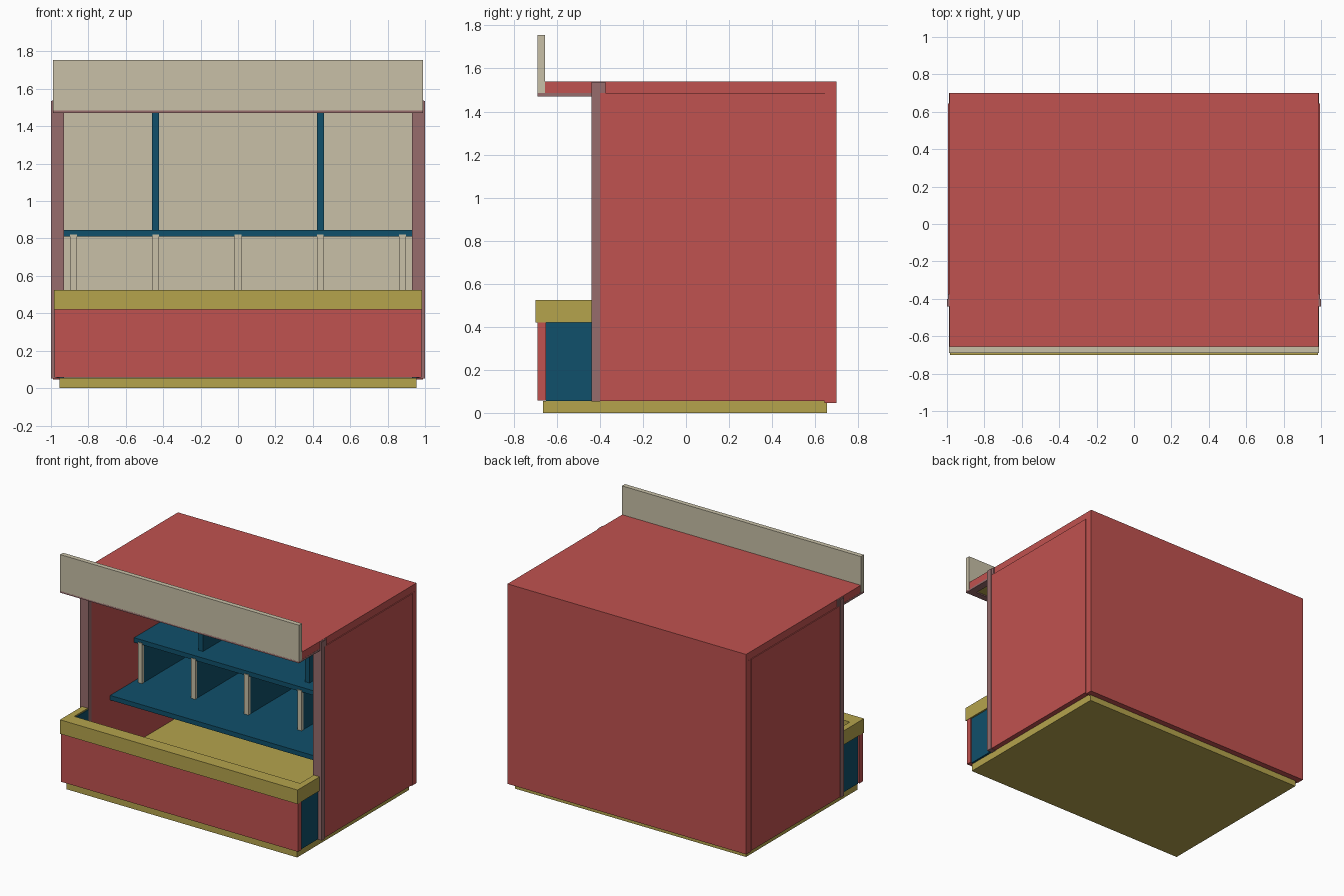
import bpy, bmesh

if "Cube" in bpy.data.objects:
    bpy.data.objects.remove(bpy.data.objects["Cube"])

def mat(name, r, g, b):
    m = bpy.data.materials.new(name)
    m.diffuse_color = (r, g, b, 1)
    m.use_nodes = True
    m.node_tree.nodes["Principled BSDF"].inputs["Base Color"].default_value = m.diffuse_color
    return m

RED = mat("red", .53, .085, .08)
YELLOW = mat("yellow", .46, .37, .073)
BEIGE = mat("beige", .58, .53, .39)
BLUE = mat("blue", .005, .08, .145)
TRIM = mat("dusty_red", .31, .15, .15)

def finish(bm, name, m):
    bmesh.ops.recalc_face_normals(bm, faces=bm.faces)
    me = bpy.data.meshes.new(name)
    bm.to_mesh(me)
    bm.free()
    me.materials.append(m)
    ob = bpy.data.objects.new(name, me)
    bpy.context.collection.objects.link(ob)
    return ob

def box(name, m, x, y, z):
    bm = bmesh.new()
    bmesh.ops.create_cube(bm, size=1)
    for v in bm.verts:
        for i, (a, b) in enumerate((x, y, z)):
            v.co[i] = a if v.co[i] < 0 else b
    return finish(bm, name, m)

def pair(name, m, x, y, z):
    # the same box on both sides of x = 0
    box(name + "_right", m, x, y, z)
    box(name + "_left", m, (-x[1], -x[0]), y, z)

def plate(name, m, outline, z0, z1):
    # flat outline raised to a thickness
    bm = bmesh.new()
    f = bm.faces.new([bm.verts.new((x, y, z0)) for x, y in outline])
    ext = bmesh.ops.extrude_face_region(bm, geom=[f], use_keep_orig=True)
    for e in ext["geom"]:
        if isinstance(e, bmesh.types.BMVert):
            e.co.z = z1
    return finish(bm, name, m)

# Floor and walls
box("floor", YELLOW, (-.955, .955), (-.665, .655), (0, .055))
pair("side_wall", RED, (.932, .994), (-.40, .645), (.055, 1.485))
box("back_wall", RED, (-.988, .988), (.643, .70), (.045, 1.485))
box("back_lining", BEIGE, (-.932, .932), (.63, .643), (.055, 1.48))

# Front posts and their top blocks
pair("front_post", TRIM, (.93, 1.0), (-.44, -.40), (.052, 1.535))
pair("post_cap", TRIM, (.93, .995), (-.44, -.375), (1.485, 1.538))

# Roof, ceiling, overhang trim and sign board
box("roof", RED, (-.987, .987), (-.655, .70), (1.485, 1.54))
box("ceiling", YELLOW, (-.932, .932), (-.64, .63), (1.479, 1.485))
plate("overhang_trim", TRIM,
      [(-.988, -.44), (-.988, -.69), (.988, -.69), (.988, -.44),
       (.932, -.44), (.932, -.64), (-.932, -.64), (-.932, -.44)], 1.47, 1.485)
box("sign_board", BEIGE, (-.988, .988), (-.69, -.655), (1.48, 1.755))

# Serving counter
box("counter_front", RED, (-.98, .98), (-.69, -.65), (.058, .42))
pair("counter_side", BLUE, (.93, .97), (-.65, -.44), (.055, .515))
plate("counter_top", YELLOW,
      [(-.983, -.44), (-.983, -.70), (.983, -.70), (.983, -.44),
       (.935, -.44), (.935, -.60), (-.935, -.60), (-.935, -.44)], .42, .525)

# Shelving at the back
box("lower_shelf", BLUE, (-.932, .932), (-.18, .63), (.487, .522))
box("upper_shelf", BLUE, (-.932, .932), (.104, .63), (.81, .845))
for i in range(5):
    x = (i - 2) * .44
    box(f"divider_{i + 1}", BLUE, (x - .016, x + .016), (.12, .63), (.522, .81))
    box(f"divider_edge_{i + 1}", BEIGE, (x - .018, x + .018), (.098, .12), (.522, .822))
pair("upper_divider", BLUE, (.423, .459), (.19, .63), (.845, 1.48))
